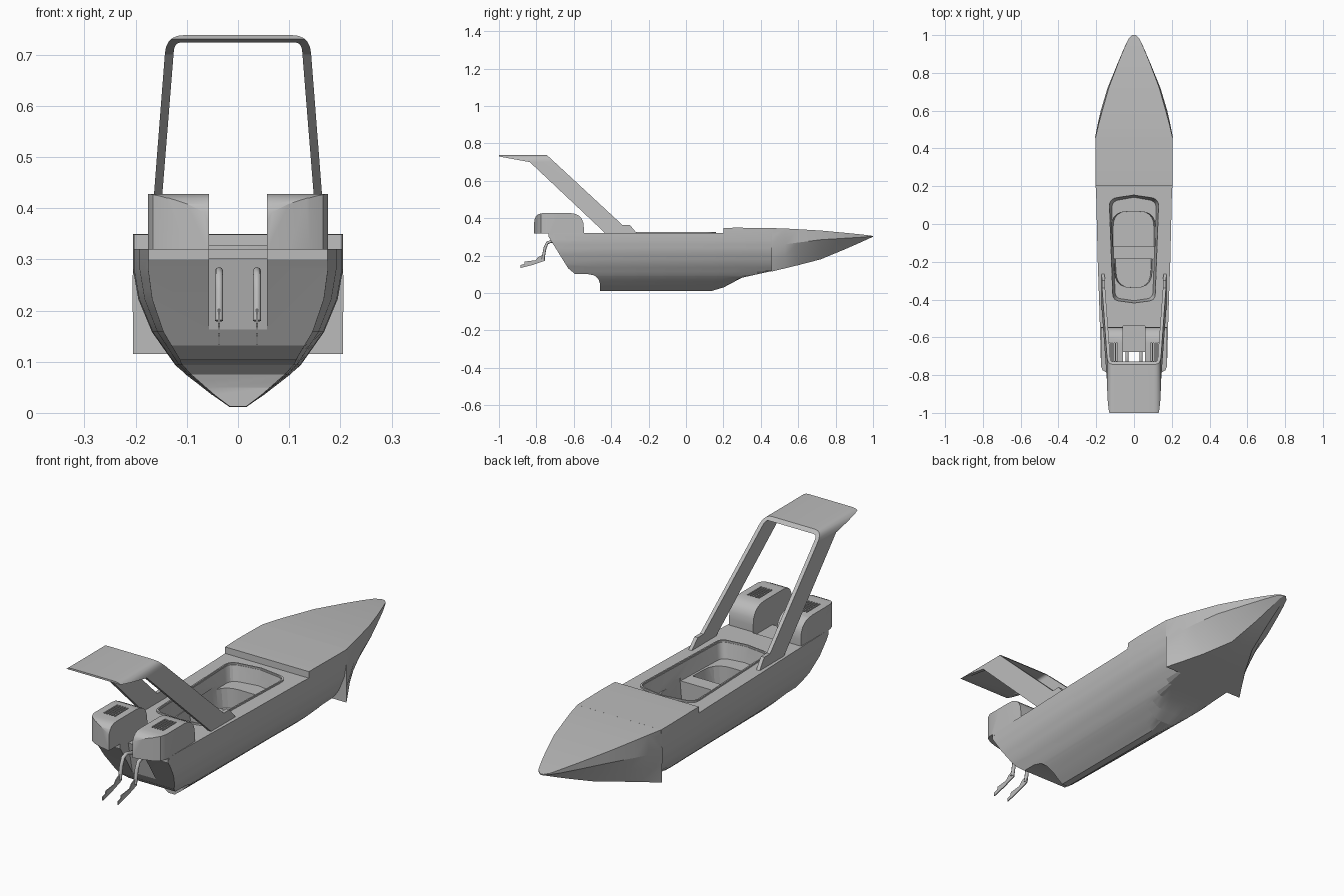
import bpy, bmesh, math
from mathutils import Vector

cube = bpy.data.objects.get("Cube")
if cube:
    bpy.data.objects.remove(cube, do_unlink=True)

grey = bpy.data.materials.new("plain_grey")
grey.use_nodes = True
COLOUR = (0.5, 0.5, 0.5, 1)
grey.diffuse_color = COLOUR
grey.node_tree.nodes["Principled BSDF"].inputs["Base Color"].default_value = COLOUR


def finish(name, bm):
    bmesh.ops.recalc_face_normals(bm, faces=bm.faces)
    mesh = bpy.data.meshes.new(name)
    bm.to_mesh(mesh)
    bm.free()
    mesh.materials.append(grey)
    obj = bpy.data.objects.new(name, mesh)
    bpy.context.collection.objects.link(obj)
    return obj


def loft(name, rings):
    """Skin a list of equal closed rings and cap both ends."""
    bm = bmesh.new()
    rows = [[bm.verts.new(p) for p in ring] for ring in rings]
    n = len(rows[0])
    for a, b in zip(rows, rows[1:]):
        for i in range(n):
            j = (i + 1) % n
            bm.faces.new((a[i], a[j], b[j], b[i]))
    bm.faces.new(rows[0])
    bm.faces.new(rows[-1])
    return finish(name, bm)


def extrude_x(name, profile, x0, x1):
    return loft(name, [[(x, y, z) for y, z in profile] for x in (x0, x1)])


def extrude_z(name, outline, z0, z1):
    return loft(name, [[(x, y, z) for x, y in outline] for z in (z0, z1)])


def block(name, x0, x1, y0, y1, z0, z1):
    return extrude_z(name, [(x0, y0), (x1, y0), (x1, y1), (x0, y1)], z0, z1)


def boolean(obj, cutter, operation="DIFFERENCE"):
    mod = obj.modifiers.new("cut", "BOOLEAN")
    mod.operation, mod.solver, mod.object = operation, "EXACT", cutter
    bpy.context.view_layer.objects.active = obj
    bpy.ops.object.modifier_apply(modifier=mod.name)
    bpy.data.objects.remove(cutter, do_unlink=True)


def smooth(obj, degrees):
    bpy.ops.object.select_all(action="DESELECT")
    obj.select_set(True)
    bpy.context.view_layer.objects.active = obj
    bpy.ops.object.shade_smooth_by_angle(angle=math.radians(degrees))


def rounded(points, radii, steps=5):
    """Round the corners of a polygon."""
    out = []
    for i, p in enumerate(points):
        p, r = Vector(p), radii[i]
        if r == 0:
            out.append(tuple(p))
            continue
        a = p + (Vector(points[i - 1]) - p).normalized() * r
        b = p + (Vector(points[(i + 1) % len(points)]) - p).normalized() * r
        for k in range(steps + 1):
            t = k / steps
            out.append(tuple(a * (1 - t) ** 2 + p * 2 * t * (1 - t) + b * t * t))
    return out


def mirrored_ring(y, half):
    """Closed ring from keel centre, one side, and its mirror image."""
    return ([(0, y, half[0][1])] + [(x, y, z) for x, z in half]
            + [(-x, y, z) for x, z in reversed(half)])


# Main hull: one V section scaled in width, its underside cut off at a rising floor
section = [(0, 0), (0.25, 0.035), (0.5, 0.075), (0.6, 0.094), (0.82, 0.158), (0.95, 0.222),
           (1, 0.28)]
fine = [(u0 + (u1 - u0) * k / 3, v0 + (v1 - v0) * k / 3)
        for (u0, v0), (u1, v1) in zip(section, section[1:]) for k in range(3)][1:]
fine.append(section[-1])
# y, floor height, half width, deck height
stations = [(-0.745, 0.012, 0.175, 0.32), (-0.46, 0.012, 0.183, 0.32), (-0.2, 0.007, 0.192, 0.32),
            (0.14, 0.003, 0.2, 0.32), (0.2, 0.03, 0.203, 0.32), (0.201, 0.03, 0.203, 0.348),
            (0.25, 0.056, 0.204, 0.349), (0.3, 0.082, 0.205, 0.349), (0.38, 0.1, 0.205, 0.348),
            (0.462, 0.118, 0.204, 0.347)]
hull = loft("hull", [mirrored_ring(y, [(w * u, max(v, floor)) for u, v in fine] + [(w, deck)])
                     for y, floor, w, deck in stations])

# Bow: flat underside with a chine that starts proud of the hull and sweeps inward
# y, floor, chine half width, knuckle half width, knuckle height, deck half width, deck height
bow_stations = [(0.458, 0.115, 0.205, 0.206, 0.25, 0.204, 0.347),
                (0.53, 0.132, 0.16, 0.192, 0.26, 0.187, 0.345),
                (0.6, 0.149, 0.117, 0.176, 0.27, 0.168, 0.341),
                (0.72, 0.18, 0.056, 0.14, 0.285, 0.134, 0.334),
                (0.85, 0.234, 0.03, 0.087, 0.293, 0.085, 0.322),
                (0.93, 0.269, 0.018, 0.053, 0.298, 0.052, 0.314),
                (0.98, 0.292, 0.012, 0.029, 0.302, 0.029, 0.308),
                (1.0, 0.3, 0.004, 0.009, 0.303, 0.009, 0.305)]
bow = loft("bow", [mirrored_ring(y, [(c, floor), ((c + k) / 2, (floor + kz) / 2), (k, kz), (w, deck)])
                   for y, floor, c, k, kz, w, deck in bow_stations])
boolean(hull, bow, "UNION")

# Sloping transom and stepped keel at the stern
boolean(hull, extrude_x("stern_cutter", [
    (-0.46, -0.1), (-0.46, 0.05), (-0.468, 0.075), (-0.49, 0.094), (-0.53, 0.102),
    (-0.595, 0.103), (-0.63, 0.132), (-0.725, 0.285), (-0.735, 0.3), (-0.735, 0.5),
    (-1, 0.5), (-1, -0.1)], -0.5, 0.5))
boolean(hull, extrude_x("notch_cutter", [(-0.636, 0.1), (-0.68, 0.31), (-0.68, 0.5), (-0.9, 0.5),
                                         (-0.9, 0.1)], -0.057, 0.057))
boolean(hull, block("step_cutter", -0.057, 0.057, -0.9, -0.54, 0.302, 0.5))


# Cockpit rim, sloping recess and two seat wells
def cockpit(grow):
    a, b = 0.133 + grow, 0.113 + grow
    top, bottom = 0.155 + grow, -0.405 - grow
    return rounded([(-b, bottom), (0, bottom - 0.015), (b, bottom), (a, top - 0.02),
                    (0, top), (-a, top - 0.02)], [0.03, 0, 0.03, 0.04, 0, 0.04])


cockpit_rim = extrude_z("cockpit_rim", cockpit(0.006), 0.315, 0.327)
boolean(cockpit_rim, extrude_z("rim_cutter", cockpit(0), 0.2, 0.5))
boolean(hull, loft("recess_cutter", [[(x, y, z) for x, y in cockpit(g)]
                                     for g, z in ((-0.014, 0.255), (0.002, 0.34))]))
front_well = rounded([(-0.12, -0.12), (0.114, -0.12), (0.114, 0.065), (-0.12, 0.065)],
                     [0, 0, 0.08, 0.08])
rear_well = rounded([(-0.1, -0.335), (0.094, -0.335), (0.098, -0.185), (-0.107, -0.185)],
                    [0.08, 0.08, 0, 0])
for well in (front_well, rear_well):
    boolean(hull, loft("well_cutter", [[(x * s, y, z) for x, y in well]
                                       for s, z in ((0.92, 0.17), (1, 0.27))]))
smooth(hull, 18)
smooth(cockpit_rim, 30)

# Arch with swept legs and a top wing: front outline trimmed by a side profile
outer = [(-0.174, 0.3), (-0.14, 0.738), (0.14, 0.738), (0.174, 0.3)]
inner = [(0.158, 0.3), (0.124, 0.724), (-0.124, 0.724), (-0.158, 0.3)]
bend = [0, 0.035, 0.035, 0]
front = rounded(outer, bend) + rounded(inner, [0, 0.016, 0.016, 0])
arch = loft("arch_wing", [[(x, y, z) for x, z in front] for y in (-1.1, 0)])
boolean(arch, extrude_x("arch_trim", [
    (-0.43, 0.318), (-0.835, 0.7), (-1, 0.73), (-1, 0.75), (-0.757, 0.75),
    (-0.34, 0.364), (-0.3, 0.364), (-0.262, 0.318)], -0.4, 0.4), "INTERSECT")
smooth(arch, 30)

for side, label in ((1, "left"), (-1, "right")):
    # Engine pod: side profile trimmed by a curved plan
    pod = extrude_x(label + "_engine_pod", rounded(
        [(-0.812, 0.319), (-0.812, 0.428), (-0.546, 0.428), (-0.546, 0.31), (-0.73, 0.31),
         (-0.73, 0.319)], [0, 0.055, 0.08, 0, 0, 0]), side * 0.057, side * 0.176)
    plan = [(0.04, -1.06), (0.04, -0.5), (0.172, -0.5), (0.176, -0.6), (0.176, -0.75),
            (0.166, -0.774), (0.14, -0.79), (0.1, -0.803), (0.057, -0.812), (0.05, -1.06)]
    boolean(pod, extrude_z("pod_trim", [(side * x, y) for x, y in plan], 0.2, 0.6), "INTERSECT")
    for i in range(5):
        x = side * (0.091 + i * 0.0125)
        boolean(pod, block("vent_cutter", x - 0.0035, x + 0.0035, -0.725, -0.63, 0.42, 0.5))
    smooth(pod, 30)

    # Drive tube and rudder blade
    x = side * 0.037
    curve = bpy.data.curves.new(label + "_drive_tube", "CURVE")
    curve.dimensions = "3D"
    curve.bevel_depth, curve.bevel_resolution, curve.use_fill_caps = 0.008, 2, True
    path = [(-0.645, 0.262), (-0.69, 0.268), (-0.72, 0.277), (-0.742, 0.268),
            (-0.754, 0.24), (-0.765, 0.18)]
    line = curve.splines.new("POLY")
    line.points.add(len(path) - 1)
    for point, (y, z) in zip(line.points, path):
        point.co = (x, y, z, 1)
    curve.materials.append(grey)
    tube = bpy.data.objects.new(label + "_drive_tube", curve)
    bpy.context.collection.objects.link(tube)
    extrude_x(label + "_rudder", [
        (-0.755, 0.21), (-0.79, 0.192), (-0.805, 0.175), (-0.862, 0.168), (-0.865, 0.155),
        (-0.885, 0.15), (-0.885, 0.134), (-0.82, 0.15), (-0.755, 0.172)], x - 0.002, x + 0.002)
